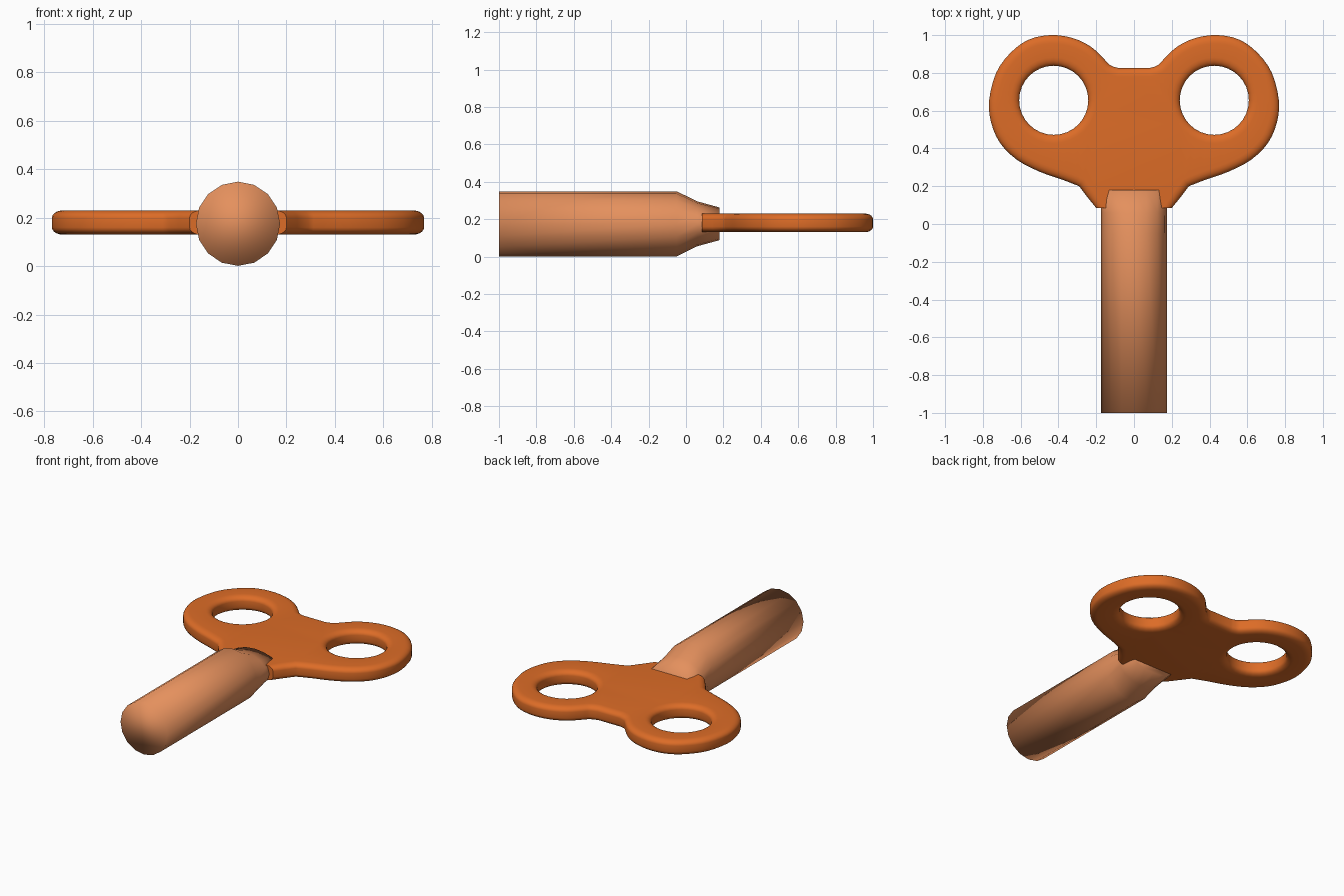
import bpy, bmesh, math
from mathutils import Vector

if "Cube" in bpy.data.objects:
    bpy.data.objects.remove(bpy.data.objects["Cube"])

ZC = 0.175  # height of the key's mid plane


def finish(bm, name, color, angle=None):
    bmesh.ops.recalc_face_normals(bm, faces=bm.faces[:])
    mesh = bpy.data.meshes.new(name)
    bm.to_mesh(mesh)
    bm.free()
    obj = bpy.data.objects.new(name, mesh)
    bpy.context.collection.objects.link(obj)
    mat = bpy.data.materials.new(name + "_color")
    mat.diffuse_color = (*color, 1)
    mat.use_nodes = True
    mat.node_tree.nodes["Principled BSDF"].inputs["Base Color"].default_value = mat.diffuse_color
    mesh.materials.append(mat)
    bpy.ops.object.select_all(action='DESELECT')
    obj.select_set(True)
    bpy.context.view_layer.objects.active = obj
    if angle:
        bpy.ops.object.shade_smooth_by_angle(angle=math.radians(angle))
    else:
        bpy.ops.object.shade_smooth()
    return obj


def smooth_path(pts, steps=3):
    """Catmull-Rom curve through the points, ends kept."""
    p = [pts[0]] + pts + [pts[-1]]
    out = []
    for i in range(1, len(p) - 2):
        a, b, c, d = p[i - 1:i + 3]
        for k in range(steps):
            t = k / steps
            out.append(0.5 * (2 * b + (c - a) * t + (2 * a - 5 * b + 4 * c - d) * t * t
                              + (3 * b - a - 3 * c + d) * t ** 3))
    return out + [pts[-1]]


def bridge(bm, rings):
    for a, b in zip(rings, rings[1:]):
        n = len(a)
        for i in range(n):
            bm.faces.new((a[i], a[(i + 1) % n], b[(i + 1) % n], b[i]))


# Right half of the handle outline, top notch to shaft, then mirrored
lobe = [(0.08, 0.825), (0.125, 0.84), (0.16, 0.875), (0.23, 0.94), (0.33, 0.986),
        (0.445, 1.0), (0.56, 0.975), (0.655, 0.905), (0.73, 0.80), (0.767, 0.655),
        (0.757, 0.54), (0.71, 0.43), (0.62, 0.34), (0.50, 0.277), (0.38, 0.235), (0.29, 0.20)]
half = smooth_path([Vector(p) for p in lobe])
half += [Vector((0.245, 0.14)), Vector((0.2, 0.085))]
outline = half + [Vector((-p.x, p.y)) for p in reversed(half)]  # clockwise


def hole(cx, cy=0.655, r=0.183, n=32):  # counter-clockwise
    return [Vector((cx + r * math.cos(math.tau * i / n), cy + r * math.sin(math.tau * i / n)))
            for i in range(n)]


# Rounded edge section: (inset, height)
arc = [math.pi / 2 * k / 5 for k in range(6)]
upper = [(0.045 * (1 - math.cos(a)), 0.02 + 0.03 * math.sin(a)) for a in arc]
section = [(d, -z) for d, z in reversed(upper)] + upper

# Handle plate with two finger holes
bm = bmesh.new()
caps = ([], [])
for contour in (outline, hole(-0.425), hole(0.425)):
    n = len(contour)
    inward = []
    for i, p in enumerate(contour):
        t = (contour[(i + 1) % n] - p).normalized() + (p - contour[i - 1]).normalized()
        t.normalize()
        v = Vector((t.y, -t.x))          # right of travel = into the material
        if p.y < 0.1:                    # the shaft end stays square
            v = Vector((-math.copysign(1, p.x), 0))
        inward.append(v)
    rings = [[bm.verts.new((p.x + v.x * d, p.y + v.y * d, ZC + 0.005 + z))
              for p, v in zip(contour, inward)] for d, z in section]
    bridge(bm, rings)
    for cap, ring in zip(caps, (rings[0], rings[-1])):
        cap += [bm.edges.get((ring[i], ring[(i + 1) % n])) for i in range(n)]
for cap, nz in zip(caps, (-1, 1)):
    bmesh.ops.triangle_fill(bm, use_beauty=True, use_dissolve=False, edges=cap, normal=(0, 0, nz))
finish(bm, "handle_plate", (0.72, 0.15, 0.02), 40)

# Shaft: round rod whose inner end is flattened in height only
bm = bmesh.new()
R, N = 0.174, 16
rings = []
for y, squash in ((-1, 1), (-0.05, 1), (0.06, 0.69), (0.18, 0.5)):
    rings.append([bm.verts.new((R * math.cos(math.tau * i / N), y,
                                ZC + R * squash * math.sin(math.tau * i / N))) for i in range(N)])
bridge(bm, rings)
bm.faces.new(rings[0])
bm.faces.new(rings[-1])
finish(bm, "shaft", (0.78, 0.28, 0.11))
